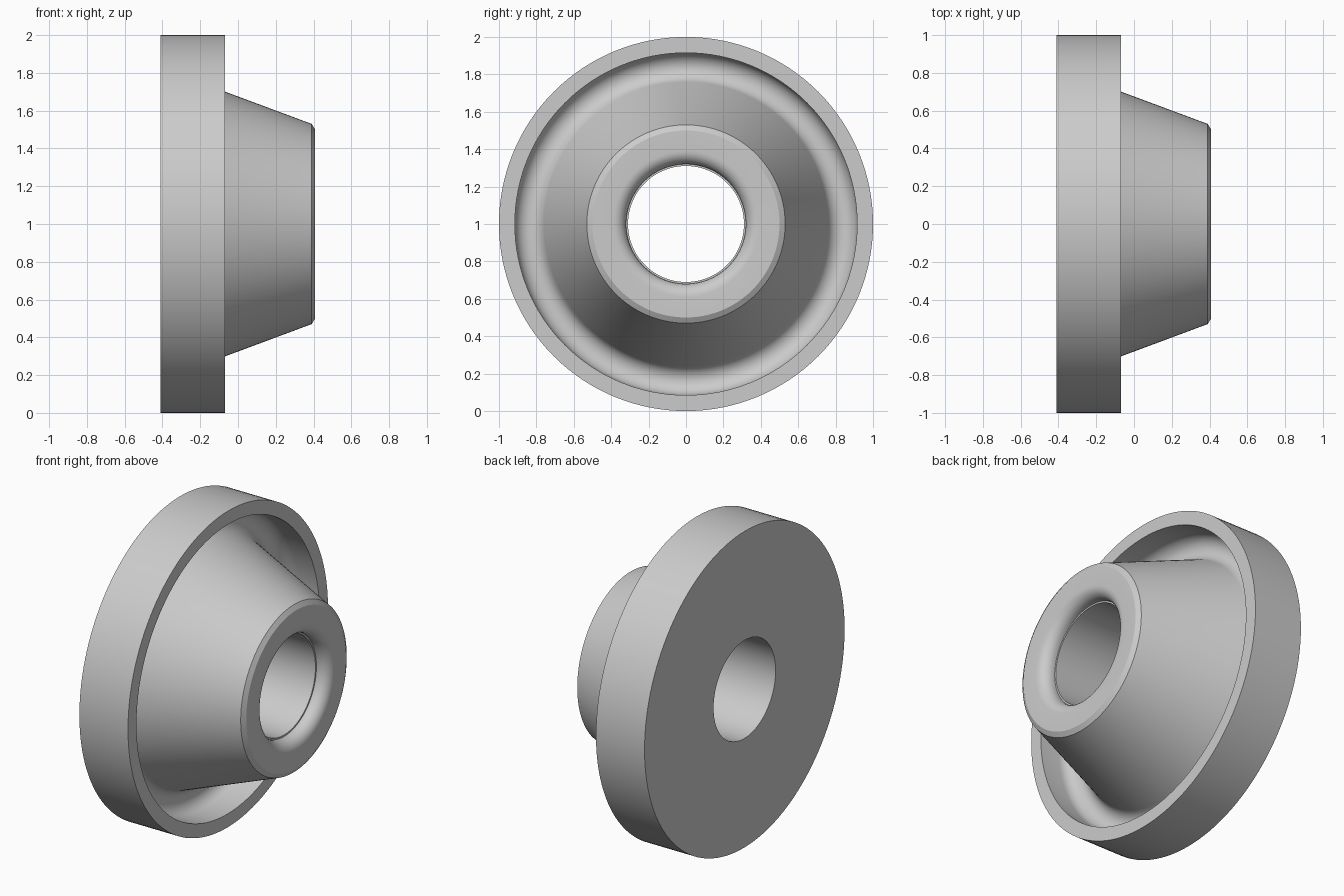
import bpy, bmesh
from math import sin, cos, pi, radians

old = bpy.data.objects.get("Cube")
if old:
    bpy.data.objects.remove(old, do_unlink=True)

SEGMENTS = 128


def arc(x, r, radius, start, end, steps):
    """Points (x, r) on an arc; angles are in degrees from +x towards +r."""
    angles = [radians(start + (end - start) * i / steps) for i in range(steps + 1)]
    return [(x + radius * cos(a), r + radius * sin(a)) for a in angles]


# Half section as (x, radius), from the back bore edge around to the bore
profile = [(-0.41, 0.31), (-0.41, 1.0), (-0.07, 1.0), (-0.07, 0.915)]
profile += arc(-0.20, 0.835, 0.08, 90, 250, 14)      # rounded groove
profile += [(0.39, 0.53), (0.408, 0.50)]             # cone and chamfer
profile += arc(0.338, 0.39, 0.07, 0, -90, 8)         # rounded bore mouth
profile += [(0.325, 0.32), (0.325, 0.31)]            # small step in the bore

# Spin the section around the x axis
bm = bmesh.new()
rings = []
for i in range(SEGMENTS):
    a = 2 * pi * i / SEGMENTS
    rings.append([bm.verts.new((x, r * cos(a), 1 + r * sin(a))) for x, r in profile])
count = len(profile)
for i in range(SEGMENTS):
    here, there = rings[i], rings[(i + 1) % SEGMENTS]
    for j in range(count):
        k = (j + 1) % count
        bm.faces.new((here[j], here[k], there[k], there[j]))
bmesh.ops.recalc_face_normals(bm, faces=bm.faces)
mesh = bpy.data.meshes.new("flanged_hub")
bm.to_mesh(mesh)
bm.free()

hub = bpy.data.objects.new("flanged_hub", mesh)
bpy.context.collection.objects.link(hub)

# Plain grey material
grey = bpy.data.materials.new("light_grey")
grey.use_nodes = True
colour = (0.6, 0.6, 0.6, 1)
grey.diffuse_color = colour
grey.node_tree.nodes["Principled BSDF"].inputs["Base Color"].default_value = colour
mesh.materials.append(grey)

bpy.ops.object.select_all(action='DESELECT')
hub.select_set(True)
bpy.context.view_layer.objects.active = hub
bpy.ops.object.shade_smooth_by_angle(angle=radians(20))
